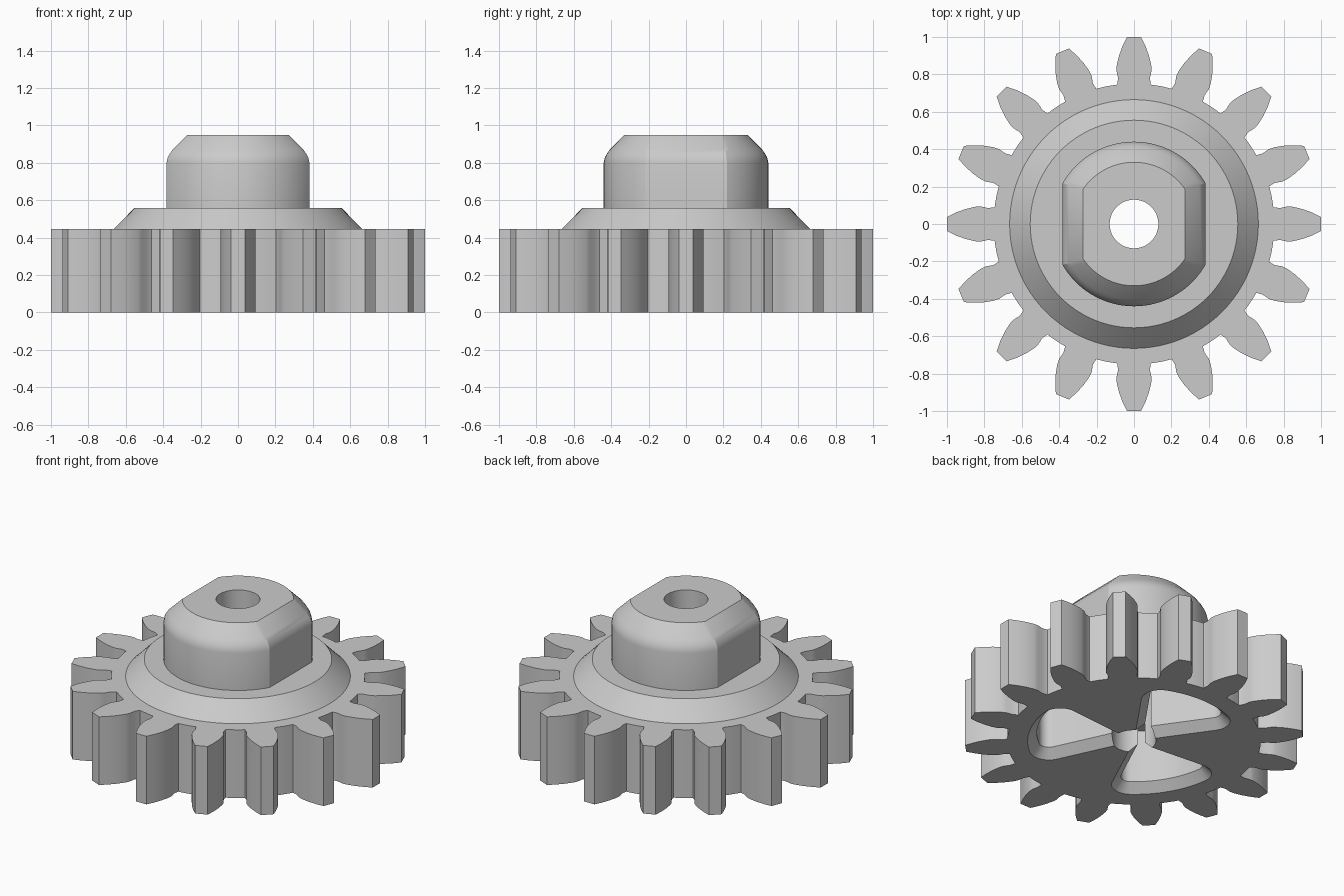
import bpy, bmesh, math
from math import sin, cos, pi, radians
from mathutils import Matrix

if "Cube" in bpy.data.objects:
    bpy.data.objects.remove(bpy.data.objects["Cube"])

TEETH = 16
grey = bpy.data.materials.new("light grey plastic")
grey.diffuse_color = (0.6, 0.6, 0.6, 1)
grey.use_nodes = True
grey.node_tree.nodes["Principled BSDF"].inputs["Base Color"].default_value = grey.diffuse_color


def loft(name, rings, turn=0):
    """Closed solid through a stack of (outline, z) rings of equal length."""
    bm = bmesh.new()
    loops = [[bm.verts.new((x, y, z)) for x, y in pts] for pts, z in rings]
    n = len(loops[0])
    for a, b in zip(loops, loops[1:]):
        for i in range(n):
            j = (i + 1) % n
            bm.faces.new((a[i], a[j], b[j], b[i]))
    bm.faces.new(loops[0][::-1])
    bm.faces.new(loops[-1])
    bmesh.ops.recalc_face_normals(bm, faces=bm.faces)
    bm.transform(Matrix.Rotation(turn, 4, 'Z'))
    me = bpy.data.meshes.new(name)
    bm.to_mesh(me)
    bm.free()
    me.materials.append(grey)
    ob = bpy.data.objects.new(name, me)
    bpy.context.collection.objects.link(ob)
    return ob


def combine(target, tool, operation):
    """Apply a boolean and remove the tool object."""
    mod = target.modifiers.new("cut", 'BOOLEAN')
    mod.operation, mod.solver, mod.object = operation, 'EXACT', tool
    bpy.context.view_layer.objects.active = target
    bpy.ops.object.modifier_apply(modifier=mod.name)
    bpy.data.objects.remove(tool)


def circle(r, n=96):
    return [(r * cos(2 * pi * i / n), r * sin(2 * pi * i / n)) for i in range(n)]


def gear_outline():
    # half widths of a tooth from root to tip, mirrored for the other flank
    flank = [(0.745, 0.090), (0.78, 0.085), (0.82, 0.094), (0.85, 0.092),
             (0.90, 0.080), (0.95, 0.062), (1.0, 0.038)]
    pts = []
    pitch = 2 * pi / TEETH
    root_half = math.atan2(0.090, 0.745)
    root_r = math.hypot(0.745, 0.090)
    for k in range(TEETH):
        a = k * pitch
        tooth = [(r, -w) for r, w in flank] + [(r, w) for r, w in flank[::-1]]
        pts += [(r * cos(a) - w * sin(a), r * sin(a) + w * cos(a)) for r, w in tooth]
        for i in range(1, 4):   # root arc to the next tooth
            b = a + root_half + (pitch - 2 * root_half) * i / 4
            pts.append((root_r * cos(b), root_r * sin(b)))
    return pts


def boss_outline(inset):
    # circle with two parallel flats facing +x and -x
    r, flat = 0.44 - inset, 0.382 - inset
    a0 = math.acos(flat / r)
    arc = [a0 + (pi - 2 * a0) * i / 32 for i in range(33)]
    half = [(r * cos(a), r * sin(a)) for a in arc]
    return half + [(-x, -y) for x, y in half]


def pocket_outline(grow):
    # rounded sector pointing along +x, grown outwards evenly
    half, rim, rc, c = radians(35), 0.575, 0.06, 0.055
    apex = c / sin(half)
    dist = rim - rc                       # corner circle centre from the origin
    phi = half - math.asin((rc + c) / dist)
    cx, cy = dist * cos(phi), dist * sin(phi)
    rr = rc + grow
    upper = []
    for i in range(7):                    # rim arc
        a = phi * i / 6
        upper.append(((rim + grow) * cos(a), (rim + grow) * sin(a)))
    for i in range(1, 9):                 # rounded corner
        a = phi + (half + pi / 2 - phi) * i / 8
        upper.append((cx + rr * cos(a), cy + rr * sin(a)))
    lower = [(x, -y) for x, y in upper[:0:-1]]
    return upper + [(apex - grow / sin(half), 0)] + lower


# toothed wheel
gear = loft("gear_wheel", [(gear_outline(), 0), (gear_outline(), 0.445)])

# sloped collar on top of the wheel
collar = loft("collar", [(circle(0.665), 0.3), (circle(0.665), 0.445), (circle(0.555), 0.557)])
combine(gear, collar, 'UNION')

# boss with flats and a softened chamfer
boss = loft("boss", [(boss_outline(i), z) for i, z in
                     [(0, 0.5), (0, 0.80), (0.006, 0.828), (0.018, 0.85),
                      (0.034, 0.872), (0.11, 0.948)]])
combine(gear, boss, 'UNION')

# three pockets with chamfered mouths under the wheel
for k in range(3):
    pocket = loft("pocket_cutter", [(pocket_outline(g), z) for g, z in
                                    [(0.065, -0.01), (0, 0.055), (0, 0.40)]],
                  radians(90 + 120 * k))
    combine(gear, pocket, 'DIFFERENCE')

# through bore
bore = loft("bore_cutter", [(circle(0.13, 64), -0.1), (circle(0.13, 64), 1.1)])
combine(gear, bore, 'DIFFERENCE')

gear.select_set(True)
bpy.context.view_layer.objects.active = gear
bpy.ops.object.shade_smooth_by_angle(angle=radians(25))
